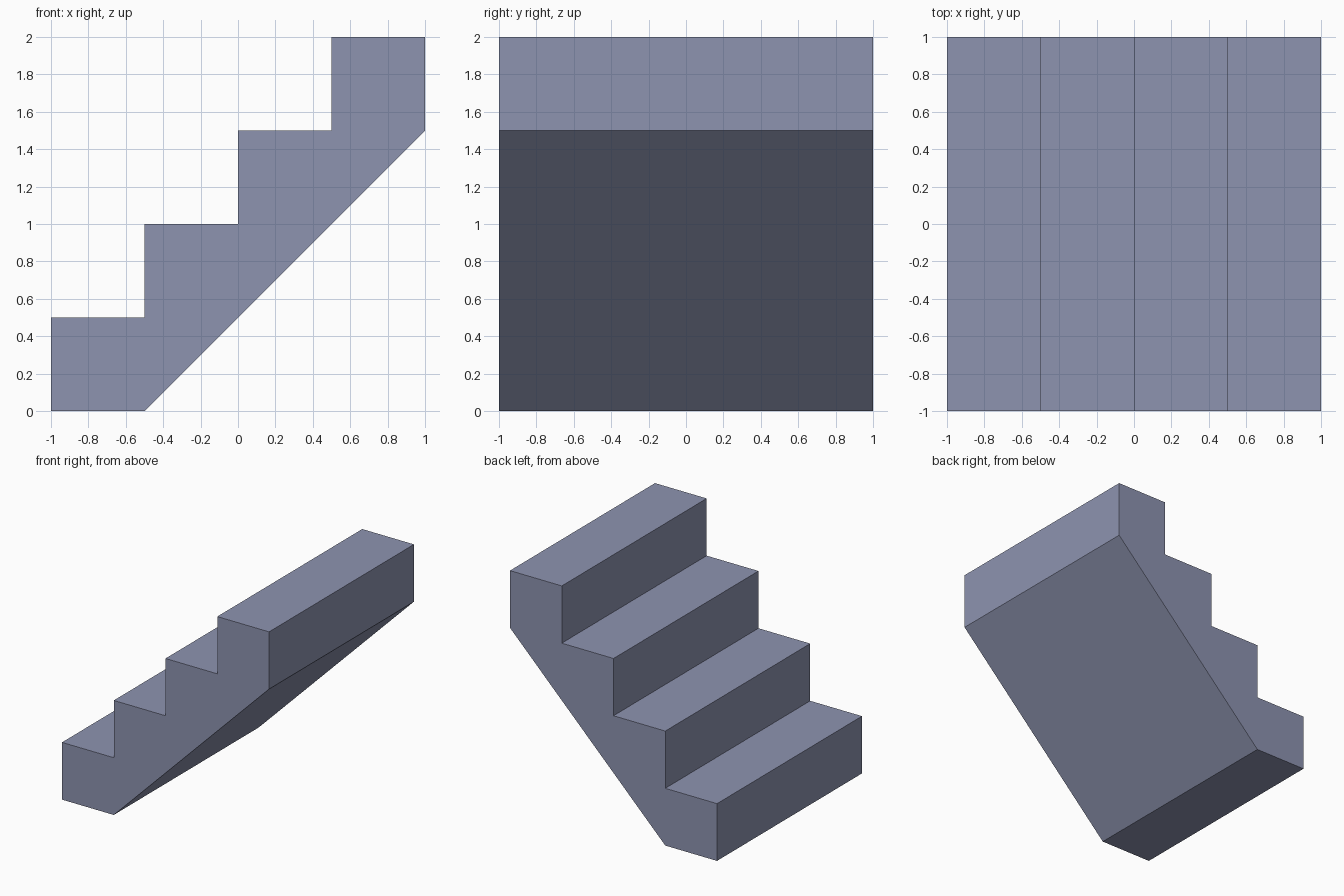
import bpy
import bmesh

cube = bpy.data.objects.get("Cube")
if cube:
    bpy.data.objects.remove(cube, do_unlink=True)

STEPS = 4
SIZE = 0.5      # tread depth and riser height
HALF_WIDTH = 1.0

# Single painted finish
colour = (0.27, 0.295, 0.435, 1.0)
paint = bpy.data.materials.new("slate_blue")
paint.use_nodes = True
paint.diffuse_color = colour
bsdf = next(n for n in paint.node_tree.nodes if n.type == 'BSDF_PRINCIPLED')
bsdf.inputs["Base Color"].default_value = colour
bsdf.inputs["Roughness"].default_value = 0.8

# Side profile (x, z): sloped underside, then riser and tread of each step
profile = [(1.0, 1.5), (-0.5, 0.0), (-1.0, 0.0)]
for i in range(STEPS):
    x = -1.0 + i * SIZE
    z = (i + 1) * SIZE
    profile += [(x, z), (x + SIZE, z)]

# Staircase: profile extruded across its width
bm = bmesh.new()
side = bm.faces.new([bm.verts.new((x, -HALF_WIDTH, z)) for x, z in profile])
result = bmesh.ops.extrude_face_region(bm, geom=[side], use_keep_orig=True)
moved = [g for g in result["geom"] if isinstance(g, bmesh.types.BMVert)]
bmesh.ops.translate(bm, verts=moved, vec=(0, 2 * HALF_WIDTH, 0))
bmesh.ops.recalc_face_normals(bm, faces=bm.faces[:])

mesh = bpy.data.meshes.new("staircase")
bm.to_mesh(mesh)
bm.free()
mesh.materials.append(paint)
staircase = bpy.data.objects.new("staircase", mesh)
bpy.context.collection.objects.link(staircase)
